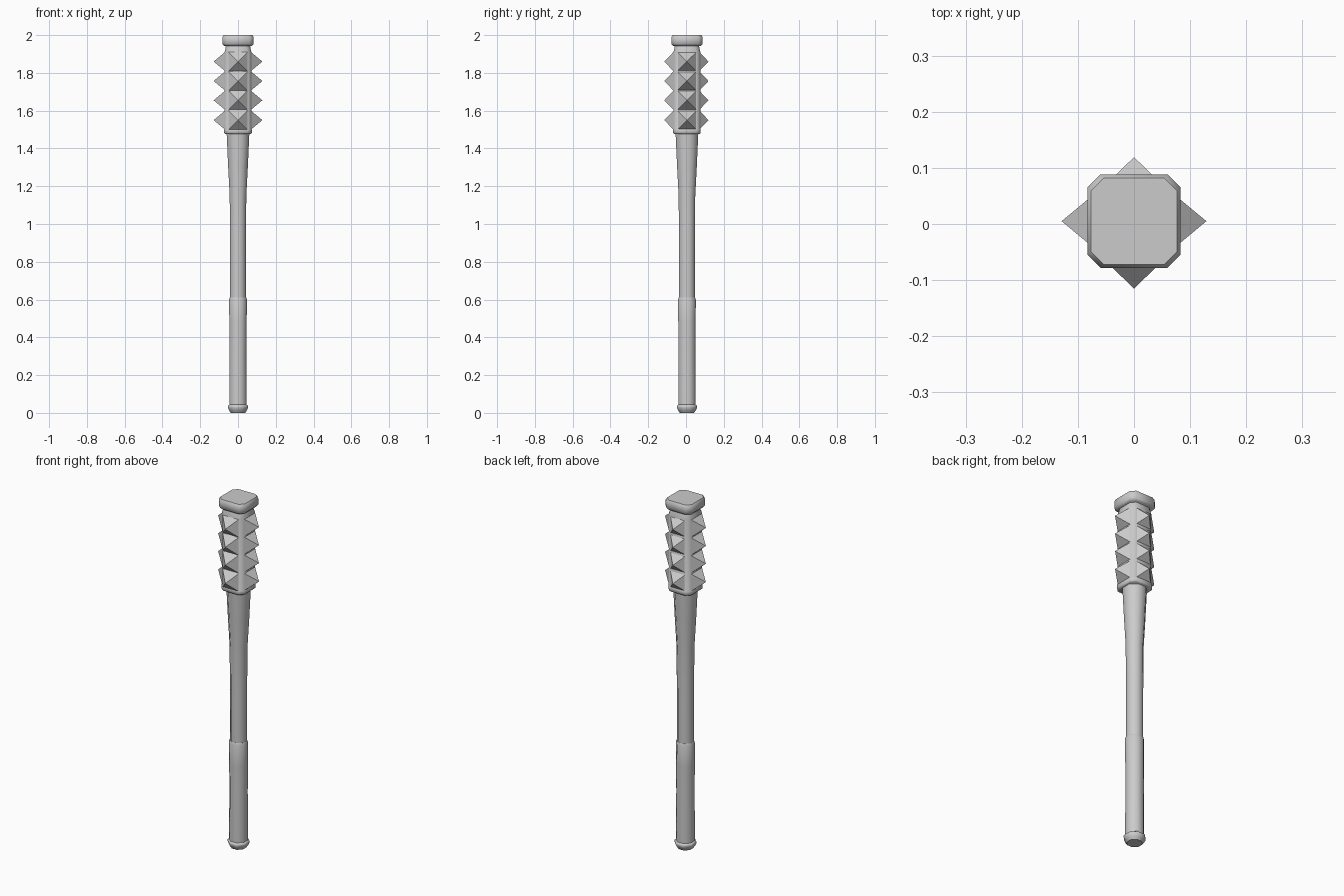
import bpy, bmesh, math
from mathutils import Vector, Matrix

if "Cube" in bpy.data.objects:
    bpy.data.objects.remove(bpy.data.objects["Cube"])

CY = 0.005          # the club axis sits slightly behind the origin
OCT = 2 - math.sqrt(2)


def finish(name, bm, angle):
    bmesh.ops.recalc_face_normals(bm, faces=bm.faces)
    me = bpy.data.meshes.new(name)
    bm.to_mesh(me)
    bm.free()
    ob = bpy.data.objects.new(name, me)
    bpy.context.collection.objects.link(ob)
    bpy.ops.object.select_all(action='DESELECT')
    ob.select_set(True)
    bpy.context.view_layer.objects.active = ob
    bpy.ops.object.shade_smooth_by_angle(angle=math.radians(angle))
    return ob


def loft(name, rings, chamfer=None, angle=50):
    """Stack chamfered squares (z, half width); no chamfer = regular octagon."""
    bm = bmesh.new()
    loops = []
    for z, h in rings:
        k = h - (h * OCT if chamfer is None else chamfer)
        pts = [(k, -h), (h, -k), (h, k), (k, h), (-k, h), (-h, k), (-h, -k), (-k, -h)]
        loops.append([bm.verts.new((x, y + CY, z)) for x, y in pts])
    for a, b in zip(loops, loops[1:]):
        for i in range(8):
            j = (i + 1) % 8
            bm.faces.new((a[i], a[j], b[j], b[i]))
    bm.faces.new(loops[0][::-1])
    bm.faces.new(loops[-1])
    return finish(name, bm, angle)


# Handle parts
loft("pommel", [(0, 0.038), (0.012, 0.046), (0.028, 0.054), (0.038, 0.053), (0.044, 0.045)])
loft("grip", [(0.035, 0.046), (0.15, 0.046), (0.32, 0.045), (0.48, 0.046),
              (0.60, 0.047), (0.612, 0.043)])
loft("shaft", [(0.58, 0.042), (0.90, 0.042), (1.15, 0.044), (1.30, 0.052), (1.50, 0.061)])

# Square head with a lower lip, and the cap on top
loft("head", [(1.476, 0.068), (1.482, 0.073), (1.50, 0.073), (1.505, 0.071),
              (1.91, 0.071), (1.93, 0.066), (1.955, 0.063)], chamfer=0.022)
loft("cap", [(1.943, 0.074), (1.954, 0.083), (1.988, 0.083), (2.0, 0.077)], chamfer=0.023)

# Four rows of square pyramids on all four sides
bm = bmesh.new()
for side in range(4):
    turn = Matrix.Rotation(side * math.pi / 2, 4, 'Z')
    for z in (1.55, 1.655, 1.757, 1.86):
        reach = 0.129 if side % 2 == 0 else 0.117
        shift = Vector((0, CY if side % 2 == 0 else 0.002, z))
        s, base = 0.05, 0.069
        ring = [bm.verts.new(turn @ Vector((base, y, dz)) + shift)
                for y, dz in ((-s, -s), (s, -s), (s, s), (-s, s))]
        tip = bm.verts.new(turn @ Vector((reach, 0, 0)) + shift)
        for i in range(4):
            bm.faces.new((ring[i], ring[(i + 1) % 4], tip))
        bm.faces.new(ring[::-1])
finish("spikes", bm, 30)
